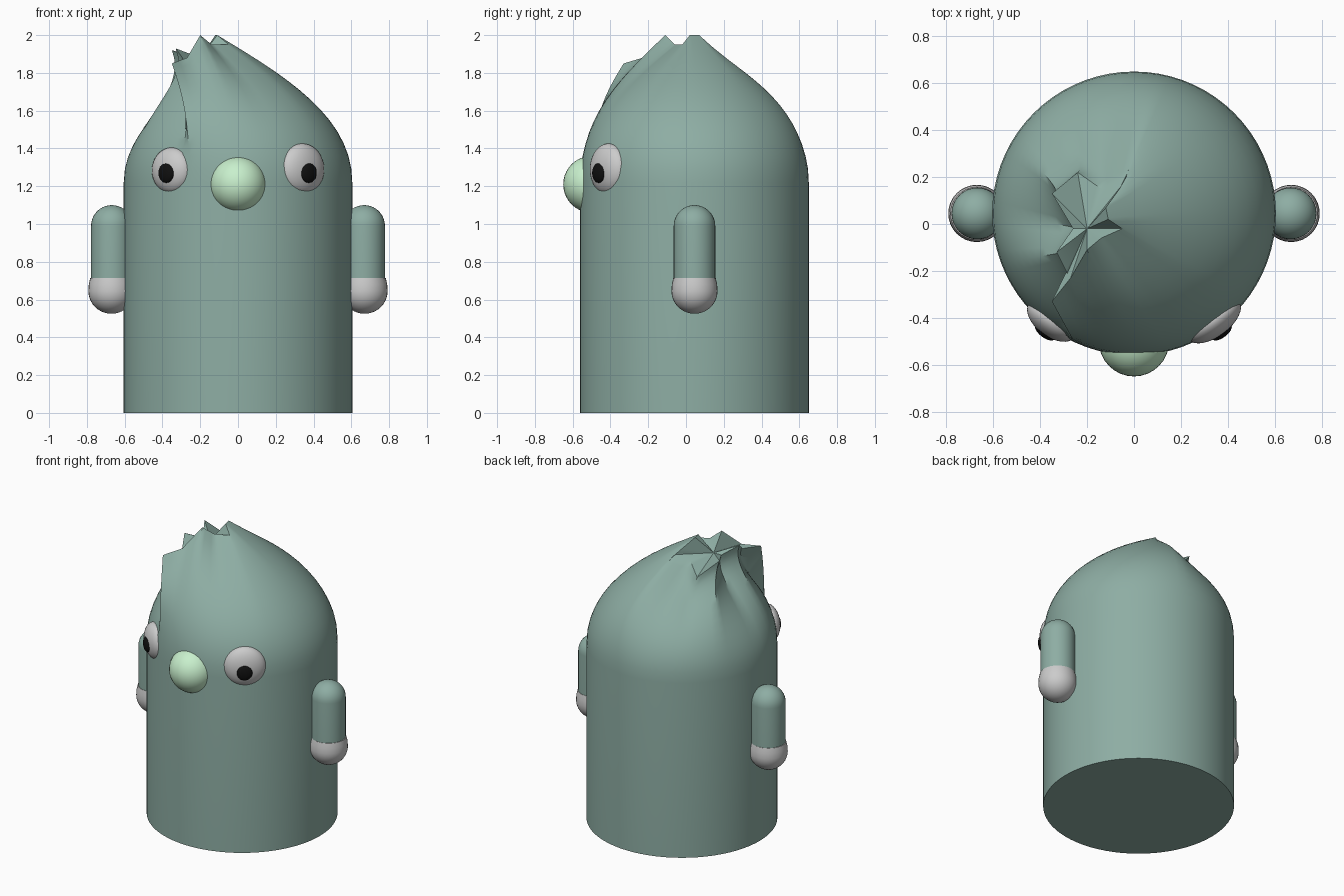
import bpy, bmesh, math
from mathutils import Vector, Matrix

if "Cube" in bpy.data.objects:
    bpy.data.objects.remove(bpy.data.objects["Cube"])

CY = 0.045   # y of the body axis
R = 0.605    # body radius


def material(name, rgb):
    m = bpy.data.materials.new(name)
    m.diffuse_color = (*rgb, 1)
    m.use_nodes = True
    m.node_tree.nodes["Principled BSDF"].inputs["Base Color"].default_value = m.diffuse_color
    return m


SKIN = material("sage", (0.27, 0.42, 0.37))
MINT = material("mint", (0.58, 0.87, 0.61))
BLACK = material("black", (0.005, 0.005, 0.005))


def finish(bm, name, mat=None, angle=35):
    bmesh.ops.recalc_face_normals(bm, faces=bm.faces[:])
    me = bpy.data.meshes.new(name)
    bm.to_mesh(me)
    bm.free()
    ob = bpy.data.objects.new(name, me)
    bpy.context.collection.objects.link(ob)
    if mat:
        me.materials.append(mat)
    bpy.ops.object.select_all(action='DESELECT')
    ob.select_set(True)
    bpy.context.view_layer.objects.active = ob
    bpy.ops.object.shade_smooth_by_angle(angle=math.radians(angle))
    return ob


def ball(name, loc, scale, mat=None, turn=0, roll=0):
    bm = bmesh.new()
    mx = (Matrix.Translation(loc) @ Matrix.Rotation(turn, 4, 'Z')
          @ Matrix.Rotation(roll, 4, 'Y') @ Matrix.Diagonal((*scale, 1)))
    bmesh.ops.create_uvsphere(bm, u_segments=32, v_segments=20, radius=1, matrix=mx)
    return finish(bm, name, mat)


def lathe(name, profile, loc, mat=None, n=32):
    bm = bmesh.new()
    vs = [bm.verts.new((r, 0, z)) for r, z in profile]
    es = [bm.edges.new(p) for p in zip(vs, vs[1:])]
    bmesh.ops.spin(bm, geom=vs + es, cent=(0, 0, 0), axis=(0, 0, 1),
                   angle=math.tau, steps=n, use_duplicate=False)
    bmesh.ops.remove_doubles(bm, verts=bm.verts[:], dist=1e-5)
    bmesh.ops.translate(bm, verts=bm.verts[:], vec=loc)
    return finish(bm, name, mat)


# Crest of the head: angle round the body, tip position, overhang amount
CREST = [
    (-115, -0.35, -0.33, 1.85, 0), (-105, -0.27, -0.23, 1.88, 0),
    (-90, -0.20, -0.11, 2.00, 0), (-70, -0.14, -0.06, 1.95, 0),
    (-40, -0.05, -0.02, 1.95, 0), (0, -0.11, 0.02, 2.00, 0),
    (45, -0.12, 0.07, 2.00, 0), (80, -0.04, 0.18, 1.90, 0),
    (100, -0.14, 0.15, 1.87, 0.4), (125, -0.24, 0.22, 1.81, 0.8),
    (150, -0.35, 0.13, 1.92, 1), (180, -0.26, -0.02, 1.88, 1),
    (200, -0.33, -0.12, 1.93, 1), (225, -0.28, -0.22, 1.86, 1),
    (240, -0.28, -0.30, 1.76, 1),
]


def crest_at(a):
    for p, q in zip(CREST, CREST[1:]):
        if p[0] <= a <= q[0]:
            t = (a - p[0]) / (q[0] - p[0])
            return [u + (v - u) * t for u, v in zip(p[1:], q[1:])]


# Body and head: a straight tube whose top sweeps up into the ragged crest
bm = bmesh.new()
cols, STEPS = [], 14
for a in range(-115, 241, 5):
    c, s = math.cos(math.radians(a)), math.sin(math.radians(a))
    p0 = Vector((R * c, CY + R * s, 1.22))
    x, y, z, w = crest_at(a)
    p3 = Vector((x, y, z))
    p1 = p0 + Vector((0, 0, 0.35))
    p2 = p3.lerp(p1, 0.5).lerp(p3 + Vector((0.08, 0, -0.2)), w)
    pts = [Vector((p0.x, p0.y, 0))]
    for i in range(STEPS + 1):
        t = i / STEPS
        u = 1 - t
        pts.append(p0 * u**3 + p1 * 3 * u * u * t + p2 * 3 * u * t * t + p3 * t**3)
    cols.append([bm.verts.new(p) for p in pts])
middle = bm.verts.new((-0.2, -0.02, 1.88))
for A, B in zip(cols, cols[1:] + cols[:1]):
    for i in range(len(A) - 1):
        bm.faces.new((A[i], B[i], B[i + 1], A[i + 1]))
    bm.faces.new((A[-1], B[-1], middle))
bm.faces.new([c[0] for c in cols])
finish(bm, "body", SKIN, 40)

# Nose
ball("nose", (0, -0.50, 1.21), (0.15, 0.15, 0.15), MINT)

# Eyes and pupils, slightly unequal
for side, x, z, r, px, tag in ((-1, -0.35, 1.283, 0.122, -0.38, "left"),
                               (1, 0.34, 1.29, 0.136, 0.375, "right")):
    turn = side * math.radians(37)
    ball("eye_" + tag, (x, -0.41, z), (r, 0.07, r), None, turn)
    ball("pupil_" + tag, (px, -0.462, 1.27), (0.05, 0.022, 0.052), BLACK, turn)

# Arms with rounded shoulders, and cupped hands
ARC = [math.radians(90 * i / 10) for i in range(11)]
arm = [(0, 0.66), (0.11, 0.66)] + [(0.11 * math.cos(t), 0.99 + 0.11 * math.sin(t)) for t in ARC]
hand = [(0.122 * math.sin(t), 0.645 - 0.12 * math.cos(t)) for t in ARC]
hand += [(0.12, 0.68), (0.112, 0.715), (0, 0.715)]
for side, tag in ((-1, "left"), (1, "right")):
    lathe("arm_" + tag, arm, (side * 0.668, CY, 0), SKIN)
    lathe("hand_" + tag, hand, (side * 0.67, CY, 0))
